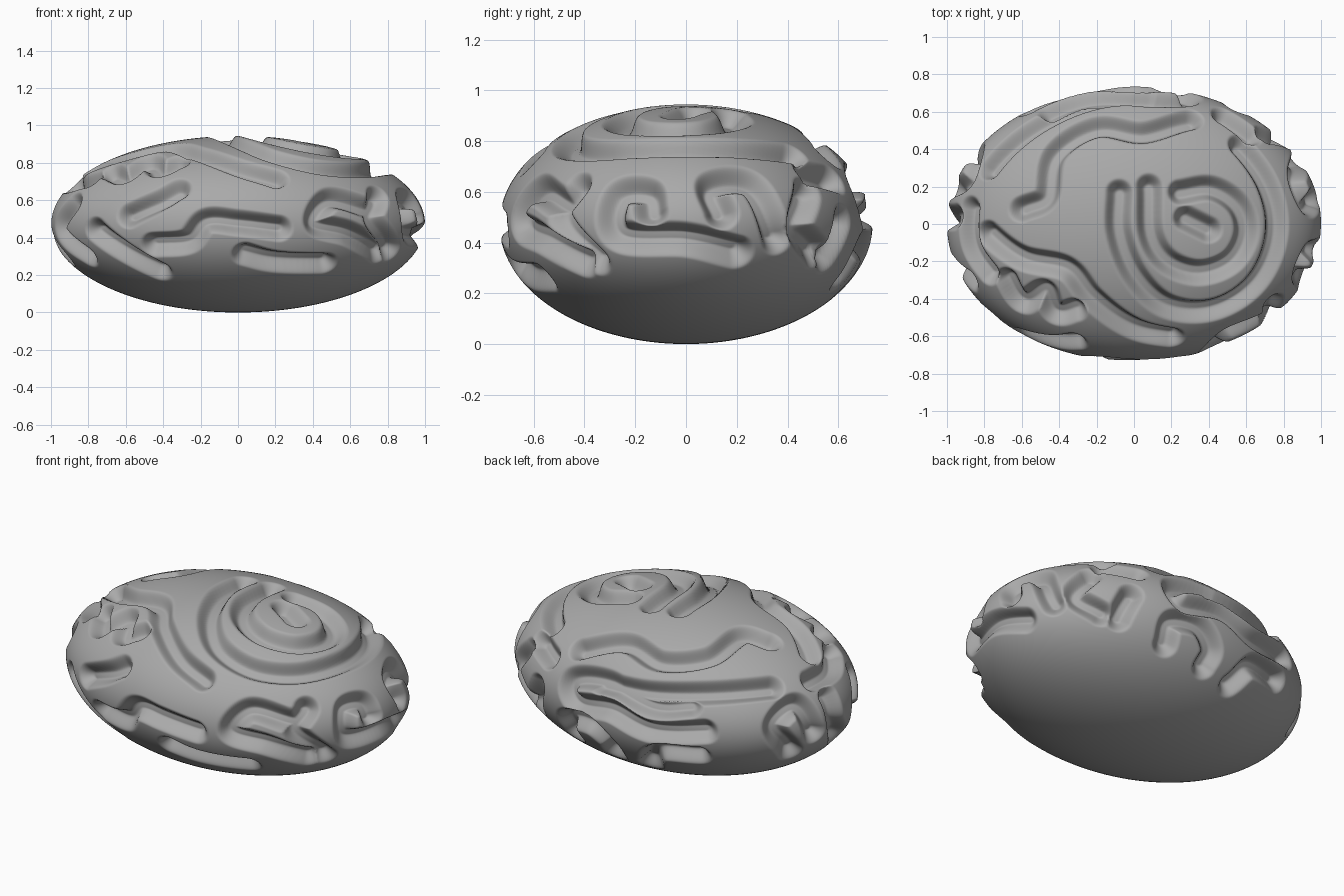
import bpy, bmesh
from mathutils import Vector
from mathutils.kdtree import KDTree

cube = bpy.data.objects.get("Cube")
if cube:
    bpy.data.objects.remove(cube)

# Pebble radii, and depth and half-width of the winding grooves
RADII = Vector((1.0, 0.735, 0.472))
DEPTH, HALF_WIDTH, WALL = 0.07, 0.078, 0.06
path_points = []


def on_pebble(side, a, b):
    """Lift a flat point, in hundredths, onto the pebble from one side."""
    axis, sign = {"top": (2, 1), "front": (1, -1), "back": (1, 1),
                  "left": (0, 1), "right": (0, -1)}[side]
    flat = [i for i in range(3) if i != axis]
    unit = Vector((0, 0, 0))
    unit[flat[0]] = a / 100 / RADII[flat[0]]
    unit[flat[1]] = (b / 100 - (0 if axis == 2 else RADII.z)) / RADII[flat[1]]
    unit[axis] = sign * max(0.0, 1 - unit.length_squared) ** 0.5
    return unit.normalized()


def groove(side, *coords):
    """Add one winding groove, smoothed through its guide points."""
    pts = [on_pebble(side, a, b) for a, b in zip(coords[::2], coords[1::2])]
    pts = [pts[0] * 2 - pts[1]] + pts + [pts[-1] * 2 - pts[-2]]
    for p0, p1, p2, p3 in zip(pts, pts[1:], pts[2:], pts[3:]):
        steps = max(4, int((p2 - p1).length / 0.012))
        for k in range(steps + 1):
            t = k / steps
            p = (p1 * 2 + (p2 - p0) * t + (p0 * 2 - p1 * 5 + p2 * 4 - p3) * t ** 2
                 + (p1 * 3 - p0 - p2 * 3 + p3) * t ** 3).normalized()
            path_points.append(p * RADII)


# Spiral on the top: outer ring, inner ring and the small hollow in the middle
groove("top", -8, 17, -8, -5, 1, -28, 18, -44, 42, -46, 64, -33, 76, -6, 72, 20, 57, 42)
groove("top", 25, 17, 42, 19, 56, 10, 60, -5, 52, -20, 35, -26, 18, -20, 9, -5, 8, 20)
groove("top", 28, 3, 34, 0, 40, -3)

# Long winding grooves on the top
groove("top", 30, 56, 5, 49, -20, 52, -42, 38, -47, 15, -60, 8)
groove("top", -78, -5, -60, -18, -36, -24, -22, -40, 0, -56, 20, -61)
groove("top", -77, 30, -50, 54, -20, 66, 8, 68)
groove("top", -88, 8, -87, -12, -78, -26)
groove("top", -68, -30, -60, -42, -48, -36, -42, -48, -32, -46)
groove("top", 48, 58, 62, 48)

# Front grooves
groove("front", -45, 36, -27, 38, -17, 49, 0, 48, 22, 45)
groove("front", 4, 31, 20, 27, 46, 26)
groove("front", 70, 56, 50, 61, 42, 48, 60, 42, 76, 32)
groove("front", -76, 44, -62, 33, -42, 22)
groove("front", -58, 52, -42, 60, -32, 66)

# Grooves at the model's left end
groove("left", -14, 52, -16, 60, -27, 59, -27, 43, 0, 41, 20, 36)
groove("left", 14, 52, 11, 63, 26, 63, 36, 42)
groove("left", -43, 62, -50, 50, -36, 33)
groove("left", 48, 60, 45, 46, 52, 36)

# Grooves at the model's right end
groove("right", 28, 34, 38, 52, 24, 61, 18, 44)
groove("right", 4, 60, 2, 44, -8, 30)
groove("right", -30, 58, -22, 44, -34, 30)

# Back grooves: a long wavy loop, with short hooks below it
groove("back", -45, 63, -25, 60, 5, 66, 28, 61, 24, 50, 0, 53, -25, 46, -55, 50)
groove("back", 30, 26, 30, 37, 14, 39, 3, 30, 3, 22)
groove("back", -18, 20, -28, 32, -50, 34)
groove("back", 58, 34, 54, 48)

tree = KDTree(len(path_points))
for i, p in enumerate(path_points):
    tree.insert(p, i)
tree.balance()

# Even, dense ball pressed to the pebble shape and carved along the grooves
bm = bmesh.new()
bmesh.ops.create_cube(bm, size=2)
bmesh.ops.subdivide_edges(bm, edges=bm.edges[:], cuts=139, use_grid_fill=True)
for v in bm.verts:
    x, y, z = v.co
    unit = Vector((x * (1 - y * y / 2 - z * z / 2 + y * y * z * z / 3) ** 0.5,
                   y * (1 - z * z / 2 - x * x / 2 + z * z * x * x / 3) ** 0.5,
                   z * (1 - x * x / 2 - y * y / 2 + x * x * y * y / 3) ** 0.5))
    surface = unit * RADII
    normal = Vector([unit[i] / RADII[i] for i in range(3)]).normalized()
    t = min(1, max(0, (HALF_WIDTH - tree.find(surface)[2]) / WALL))
    v.co = surface - normal * DEPTH * t * t * (3 - 2 * t)
    v.co.z += RADII.z
bmesh.ops.recalc_face_normals(bm, faces=bm.faces[:])

mesh = bpy.data.meshes.new("grooved_pebble")
bm.to_mesh(mesh)
bm.free()
mesh.shade_smooth()
pebble = bpy.data.objects.new("grooved_pebble", mesh)
bpy.context.collection.objects.link(pebble)

grey = bpy.data.materials.new("stone_grey")
grey.use_nodes = True
colour = (0.4, 0.4, 0.4, 1)
grey.diffuse_color = colour
grey.node_tree.nodes["Principled BSDF"].inputs["Base Color"].default_value = colour
mesh.materials.append(grey)
